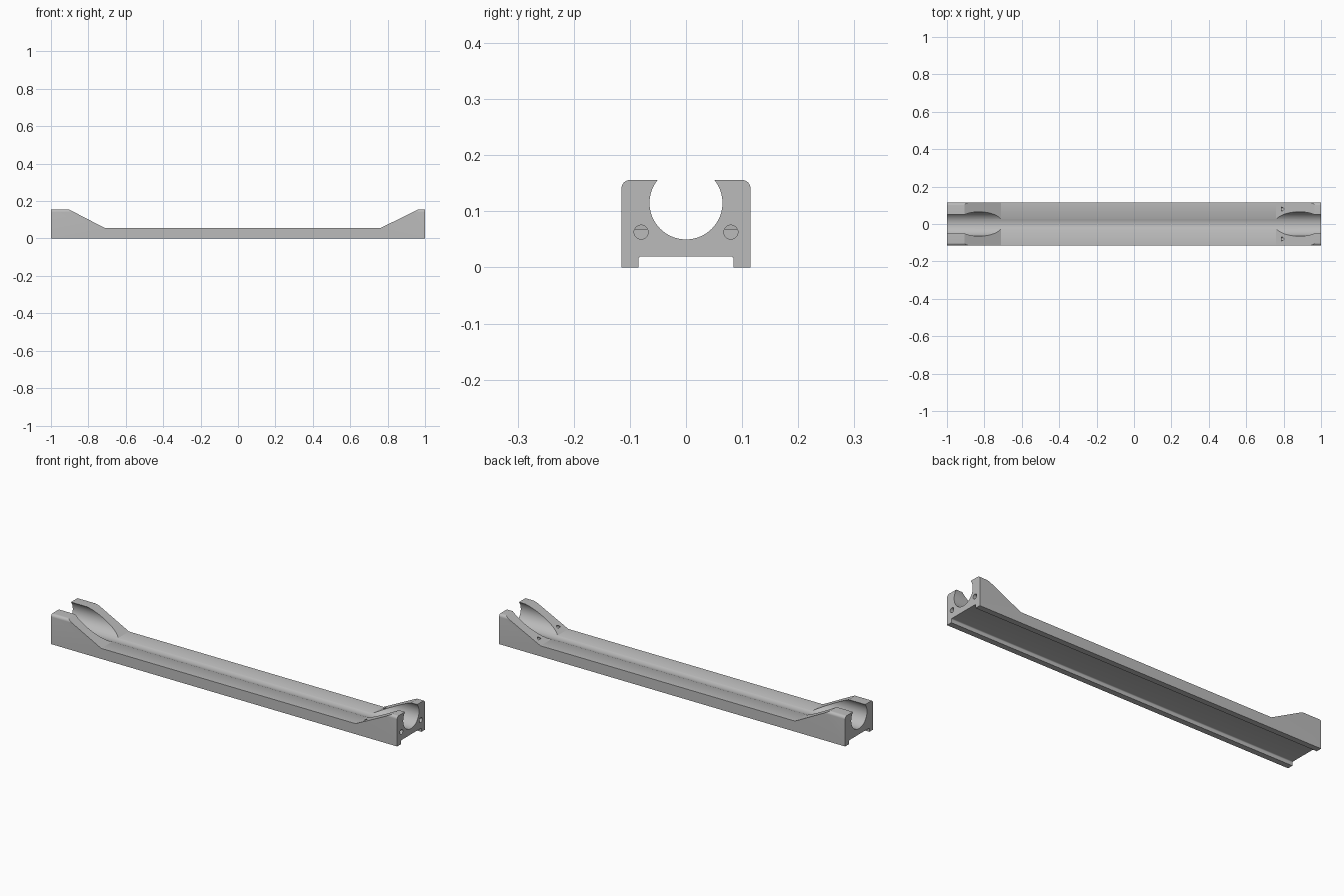
import bpy, bmesh, math
from mathutils import Vector

default = bpy.data.objects.get("Cube")
if default:
    bpy.data.objects.remove(default, do_unlink=True)

grey = bpy.data.materials.new("plain grey")
grey.use_nodes = True
colour = (0.5, 0.5, 0.5, 1)
grey.diffuse_color = colour
grey.node_tree.nodes["Principled BSDF"].inputs["Base Color"].default_value = colour


def prism(name, points, direction):
    """Extrude a flat 3D outline along a direction."""
    bm = bmesh.new()
    face = bm.faces.new([bm.verts.new(p) for p in points])
    out = bmesh.ops.extrude_face_region(bm, geom=[face])
    moved = [v for v in out["geom"] if isinstance(v, bmesh.types.BMVert)]
    bmesh.ops.translate(bm, verts=moved, vec=Vector(direction))
    bmesh.ops.recalc_face_normals(bm, faces=bm.faces)
    mesh = bpy.data.meshes.new(name)
    bm.to_mesh(mesh)
    bm.free()
    obj = bpy.data.objects.new(name, mesh)
    bpy.context.collection.objects.link(obj)
    mesh.materials.append(grey)
    return obj


def arc(cy, cz, r, start, end, steps):
    angles = [math.radians(start + (end - start) * i / steps) for i in range(steps + 1)]
    return [(cy + r * math.cos(a), cz + r * math.sin(a)) for a in angles]


def rod(name, y, z, r, x0, x1, sides):
    ring = arc(y, z, r, 0, 360, sides)[:-1]
    return prism(name, [(x0, p, q) for p, q in ring], (x1 - x0, 0, 0))


def combine(target, tool, operation):
    mod = target.modifiers.new(tool.name, "BOOLEAN")
    mod.operation = operation
    mod.solver = "EXACT"
    mod.object = tool
    bpy.ops.object.select_all(action="DESELECT")
    bpy.context.view_layer.objects.active = target
    target.select_set(True)
    bpy.ops.object.modifier_apply(modifier=mod.name)
    bpy.data.objects.remove(tool, do_unlink=True)


HALF, TOP, DECK = 0.115, 0.156, 0.055

# Cross-section: rounded top shoulders and a filleted channel underneath
half = [(0.085, 0), (HALF, 0)] + arc(0.1, TOP - 0.015, 0.015, 0, 90, 8)
fillet = arc(0.079, 0.014, 0.006, 90, 0, 5)
right = fillet + half
section = right + [(-y, z) for y, z in reversed(right)]
rail = prism("cradle_rail", [(-1, y, z) for y, z in section], (2, 0, 0))

# Low deck between the raised, sloping ends
gap = [(-0.71, DECK), (0.76, DECK), (0.965, TOP), (1.0, 0.3), (-1.0, 0.3), (-0.905, TOP)]
combine(rail, prism("deck_cutter", [(x, -0.3, z) for x, z in gap], (0, 0.6, 0)), "DIFFERENCE")

# Round bore along the whole length
combine(rail, rod("bore_cutter", 0, 0.115, 0.065, -1.1, 1.1, 96), "DIFFERENCE")

# Blind pin holes in one end, just breaking out through the slope
for side in (-1, 1):
    combine(rail, rod("pin_hole_cutter", side * 0.08, 0.063, 0.0125, 0.788, 1.1, 32), "DIFFERENCE")

rail.select_set(True)
bpy.context.view_layer.objects.active = rail
bpy.ops.object.shade_smooth_by_angle(angle=math.radians(25))
